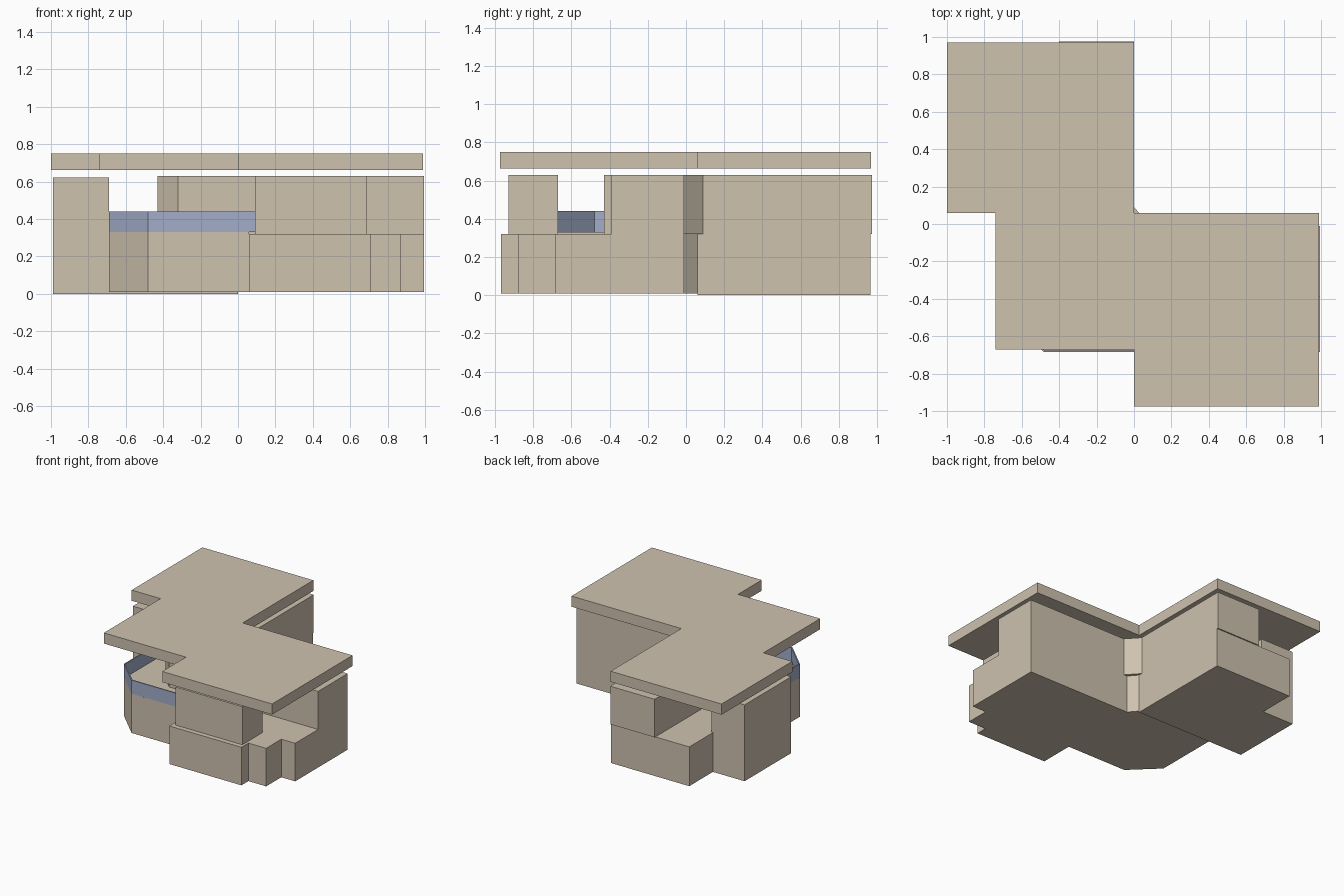
import bpy, bmesh

if "Cube" in bpy.data.objects:
    bpy.data.objects.remove(bpy.data.objects["Cube"])


def material(name, rgb):
    m = bpy.data.materials.new(name)
    m.diffuse_color = (*rgb, 1)
    m.use_nodes = True
    m.node_tree.nodes["Principled BSDF"].inputs["Base Color"].default_value = m.diffuse_color
    return m


stone = material("warm_plaster", (0.62, 0.54, 0.43))
glass = material("blue_glass", (0.36, 0.42, 0.58))


def add_object(name, bm, mat):
    bmesh.ops.recalc_face_normals(bm, faces=bm.faces)
    mesh = bpy.data.meshes.new(name)
    bm.to_mesh(mesh)
    bm.free()
    mesh.materials.append(mat)
    obj = bpy.data.objects.new(name, mesh)
    bpy.context.collection.objects.link(obj)
    return obj


def prism(name, outline, z0, z1, mat=stone):
    """Extrude a plan outline from z0 to z1."""
    bm = bmesh.new()
    base = bm.faces.new([bm.verts.new((x, y, z0)) for x, y in outline])
    top = bmesh.ops.extrude_face_region(bm, geom=[base])["geom"]
    verts = [g for g in top if isinstance(g, bmesh.types.BMVert)]
    bmesh.ops.translate(bm, verts=verts, vec=(0, 0, z1 - z0))
    return add_object(name, bm, mat)


def box(name, x0, x1, y0, y1, z0, z1):
    return prism(name, [(x0, y0), (x1, y0), (x1, y1), (x0, y1)], z0, z1)


# Ground floor: north wing with a stepped corner
prism("ground_floor_north_wing",
      [(-0.99, 0.06), (0, 0.06), (0, 0.965), (-0.705, 0.965),
       (-0.705, 0.66), (-0.99, 0.66)], 0, 0.32)

# Ground floor: chamfered bay
prism("ground_floor_bay",
      [(-0.69, 0.06), (-0.69, -0.48), (-0.48, -0.685), (0.06, -0.685),
       (0.06, -0.01), (0, 0.06)], 0.01, 0.33)

# Ground floor: east wing with stepped entrance corner
prism("ground_floor_east_wing",
      [(0.06, -0.01), (0.06, -0.97), (0.71, -0.97), (0.71, -0.88),
       (0.87, -0.88), (0.87, -0.685), (0.995, -0.685), (0.995, -0.01)],
      0.01, 0.32)

# Upper floor: L-shaped core with chamfered outer and inner corners
prism("upper_floor_core",
      [(0, 0.975), (-0.4, 0.975), (-0.4, 0.06), (-0.43, 0.06),
       (-0.43, -0.32), (-0.32, -0.43), (0.09, -0.43), (0.09, -0.39),
       (0.995, -0.39), (0.995, -0.01), (0.09, -0.01), (0, 0.09)],
      0.32, 0.63)

# Upper floor: two detached rooms at the ends of the terrace
box("upper_room_west", -0.99, -0.69, 0.06, 0.66, 0.32, 0.622)
box("upper_room_south", 0.09, 0.69, -0.93, -0.67, 0.32, 0.63)

# Terrace railing following the bay
railing = [(-0.685, 0.06), (-0.685, -0.48), (-0.48, -0.68), (0.09, -0.68)]
bm = bmesh.new()
rows = [[bm.verts.new((x, y, z)) for x, y in railing] for z in (0.33, 0.44)]
for i in range(len(railing) - 1):
    bm.faces.new((rows[0][i], rows[0][i + 1], rows[1][i + 1], rows[1][i]))
rail = add_object("terrace_railing", bm, glass)
solid = rail.modifiers.new("thickness", "SOLIDIFY")
solid.thickness = 0.01
solid.offset = 0

# Floating flat roof slab
prism("roof_slab",
      [(-1, 0.97), (-1, 0.06), (-0.74, 0.06), (-0.74, -0.67), (0, -0.67),
       (0, -0.975), (0.99, -0.975), (0.99, 0.06), (0, 0.06), (0, 0.97)],
      0.663, 0.75)
